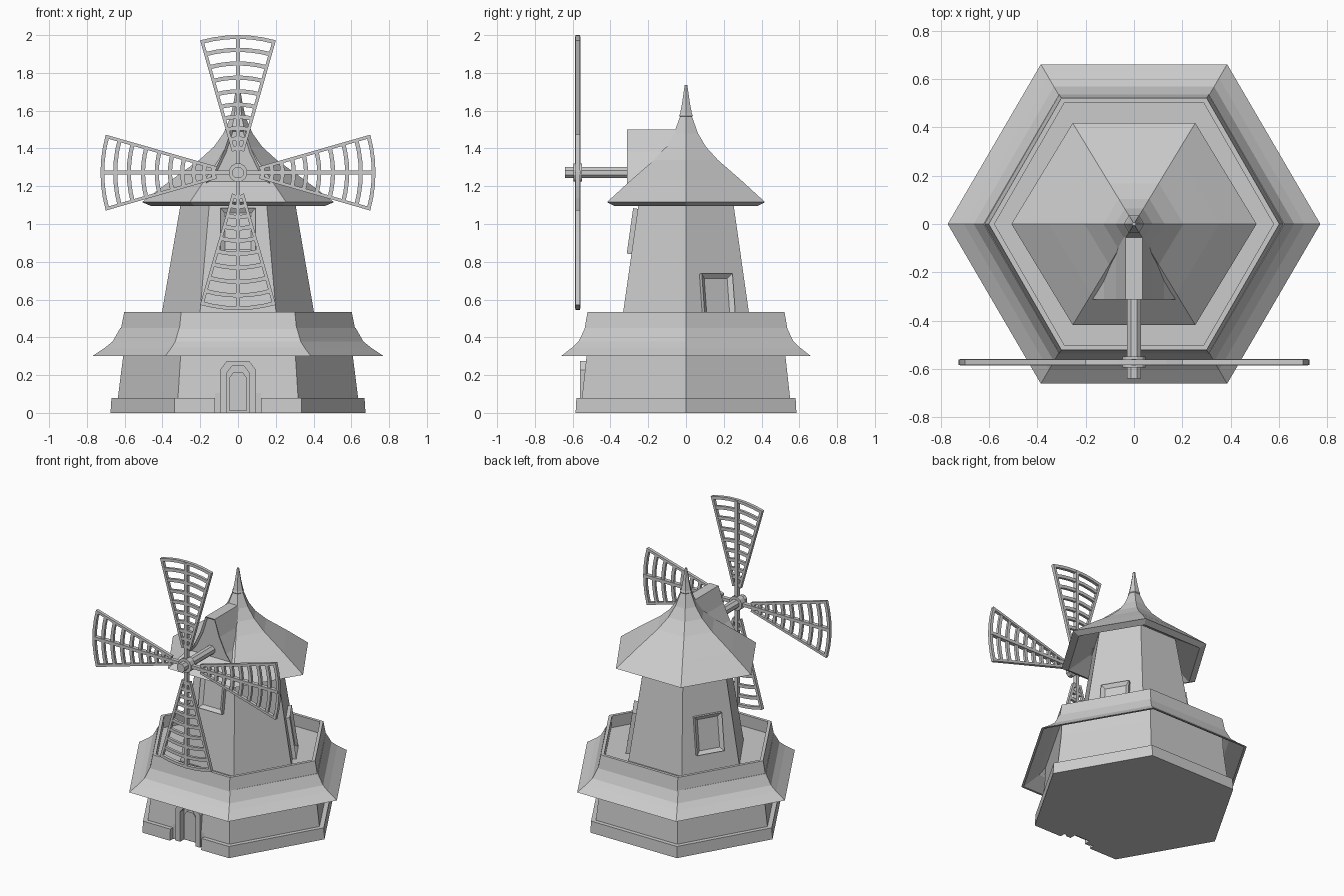
import bpy, bmesh
from math import sin, cos, pi, radians
from mathutils import Vector, Matrix

if "Cube" in bpy.data.objects:
    bpy.data.objects.remove(bpy.data.objects["Cube"])


def finish(name, bm):
    bmesh.ops.recalc_face_normals(bm, faces=bm.faces)
    me = bpy.data.meshes.new(name)
    bm.to_mesh(me)
    bm.free()
    ob = bpy.data.objects.new(name, me)
    bpy.context.collection.objects.link(ob)
    return ob


def hex_lathe(name, profile, sy=1.0, closed=False):
    """Sweep an (r, z) profile round a six-sided plan."""
    bm = bmesh.new()
    rings = [[bm.verts.new((r * cos(i * pi / 3), sy * r * sin(i * pi / 3), z))
              for i in range(6)] for r, z in profile]
    pairs = list(zip(rings, rings[1:]))
    if closed:
        pairs.append((rings[-1], rings[0]))
    else:
        bm.faces.new(rings[0])
        bm.faces.new(rings[-1])
    for a, b in pairs:
        for i in range(6):
            j = (i + 1) % 6
            bm.faces.new((a[i], a[j], b[j], b[i]))
    return finish(name, bm)


def add_prism(bm, pts, y0, y1, rot=0.0, cz=0.0):
    """Extrude an xz outline along y, turned by rot about height cz."""
    c, s = cos(rot), sin(rot)
    ends = [[bm.verts.new((x * c + z * s, y, cz - x * s + z * c)) for x, z in pts]
            for y in (y0, y1)]
    bm.faces.new(ends[0])
    bm.faces.new(ends[1])
    for i in range(len(pts)):
        j = (i + 1) % len(pts)
        bm.faces.new((ends[0][i], ends[0][j], ends[1][j], ends[1][i]))


def prism(name, pts, y0, y1):
    bm = bmesh.new()
    add_prism(bm, pts, y0, y1)
    return finish(name, bm)


def cut(ob, cutter):
    cutter.hide_render = True
    cutter.hide_viewport = True
    m = ob.modifiers.new("cut", 'BOOLEAN')
    m.operation, m.object, m.solver = 'DIFFERENCE', cutter, 'EXACT'


def rod(name, r, y0, y1, z, sides):
    return prism(name, [(r * cos(2 * pi * (i + .5) / sides), z + r * sin(2 * pi * (i + .5) / sides))
                        for i in range(sides)], y0, y1)


# Lower storey with plinth
base = hex_lathe("base_walls", [(.675, 0), (.67, .08), (.636, .08), (.608, .3), (.6, .44)])

# Skirt roof: thin flared shell
hex_lathe("skirt_roof", [(.772, .30), (.705, .345), (.664, .378), (.623, .45),
                         (.59, .45), (.59, .43), (.65, .365), (.755, .30)], .99, True)

# Balcony parapet and floor
hex_lathe("parapet", [(.621, .44), (.602, .535), (.578, .535), (.585, .44)], 1, True)
hex_lathe("balcony_floor", [(.59, .43), (.59, .45)])

# Tower
TS = .955


def tower_r(z):
    return .402 - (z - .535) * .172


hex_lathe("tower", [(tower_r(.44), .44), (tower_r(1.2), 1.2)], TS)

# Bell-shaped cap and spire
hex_lathe("cap_roof", [(.29, 1.19), (.46, 1.095), (.508, 1.116), (.353, 1.233), (.205, 1.339),
                       (.127, 1.41), (.077, 1.48), (.038, 1.57)], .951)
hex_lathe("spire", [(.03, 1.56), (.042, 1.572), (.036, 1.585), (.024, 1.64), (.008, 1.735)])

# Dormer holding the axle, with an inset front
half = [(.036, 1.5), (.075, 1.385), (.125, 1.28), (.195, 1.18)]
dormer = [(-x, z) for x, z in half[::-1]] + half
bm = bmesh.new()
add_prism(bm, dormer, -.312, -.02)
bmesh.ops.recalc_face_normals(bm, faces=bm.faces)
front = [f for f in bm.faces if f.normal.y < -.9]
bmesh.ops.inset_region(bm, faces=front, thickness=.014, depth=0)
bmesh.ops.translate(bm, verts=list({v for f in front for v in f.verts}), vec=(0, .012, 0))
finish("dormer", bm)


# Framed windows and balcony door lying on the tower faces
def framed_panel(name, face, z0, z1, width):
    def mid(z):
        a, b = [Vector((tower_r(z) * cos(t), TS * tower_r(z) * sin(t), z))
                for t in (face * pi / 3, (face + 1) * pi / 3)]
        return (a + b) / 2, (b - a).normalized()
    lo, tangent = mid(z0)
    hi, _ = mid(z1)
    up = (hi - lo).normalized()
    normal = tangent.cross(up).normalized()
    mat = Matrix((tangent, up, normal)).transposed().to_4x4()
    mat.translation = (lo + hi) / 2
    bm = bmesh.new()
    bmesh.ops.create_cube(bm, size=1)
    bmesh.ops.scale(bm, verts=bm.verts, vec=(width, (hi - lo).length, .05))
    bm.normal_update()
    f = [f for f in bm.faces if f.normal.z > .9]
    bmesh.ops.inset_region(bm, faces=f, thickness=.034, depth=0)
    bmesh.ops.translate(bm, verts=f[0].verts, vec=(0, 0, -.018))
    bmesh.ops.transform(bm, matrix=mat, verts=bm.verts)
    finish(name, bm)


framed_panel("front_window", 4, .84, 1.08, .185)
framed_panel("left_window", 2, .575, .83, .19)
framed_panel("balcony_door", 0, .445, .735, .19)


# Ground door: recessed arch, frame and leaf
def arch(w, top, c, z=0):
    return [(-w, z), (-w, top - c * 1.3), (-w + c, top), (w - c, top), (w, top - c * 1.3), (w, z)]


outer, inner = arch(.096, .275, .037), arch(.06, .25, .03)
prism("door_frame", outer + inner[::-1], -.5, -.56)
prism("door_leaf", arch(.048, .215, .024, .012), -.49, -.535)
cut(base, prism("plinth_cutter", arch(.122, .2, .01, -.1), -.7, -.548))
cut(base, prism("door_cutter", arch(.06, .25, .03, -.1), -.7, -.515))

# Axle and hub
CZ = 1.272
rod("axle", .032, -.64, -.2, CZ, 8)
rod("hub", .05, -.595, -.55, CZ, 12)

# Sails: spar, two edge rails and curved slats, repeated four times
A = radians(16)


def arc_bar(r0, r1, a, n=6):
    t = [-a + 2 * a * i / n for i in range(n + 1)]
    return [(r0 * sin(i), r0 * cos(i)) for i in t] + [(r1 * sin(i), r1 * cos(i)) for i in t[::-1]]


bm = bmesh.new()
for k in range(4):
    rot = k * pi / 2
    add_prism(bm, [(-.011, .03), (-.011, .72), (.011, .72), (.011, .03)], -.587, -.559, rot, CZ)
    for r in (.13, .18, .235, .295, .36, .43, .503, .578, .65):
        add_prism(bm, arc_bar(r - .011, r + .011, A - .01), -.582, -.564, rot, CZ)
    add_prism(bm, arc_bar(.708, .728, A), -.584, -.562, rot, CZ)
    for s in (-1, 1):
        e, p = Vector((s * sin(A), cos(A))), Vector((-s * cos(A), sin(A))) * .017
        add_prism(bm, [e * .115, e * .728, e * .728 + p, e * .115 + p], -.584, -.562, rot, CZ)
finish("sails", bm)
